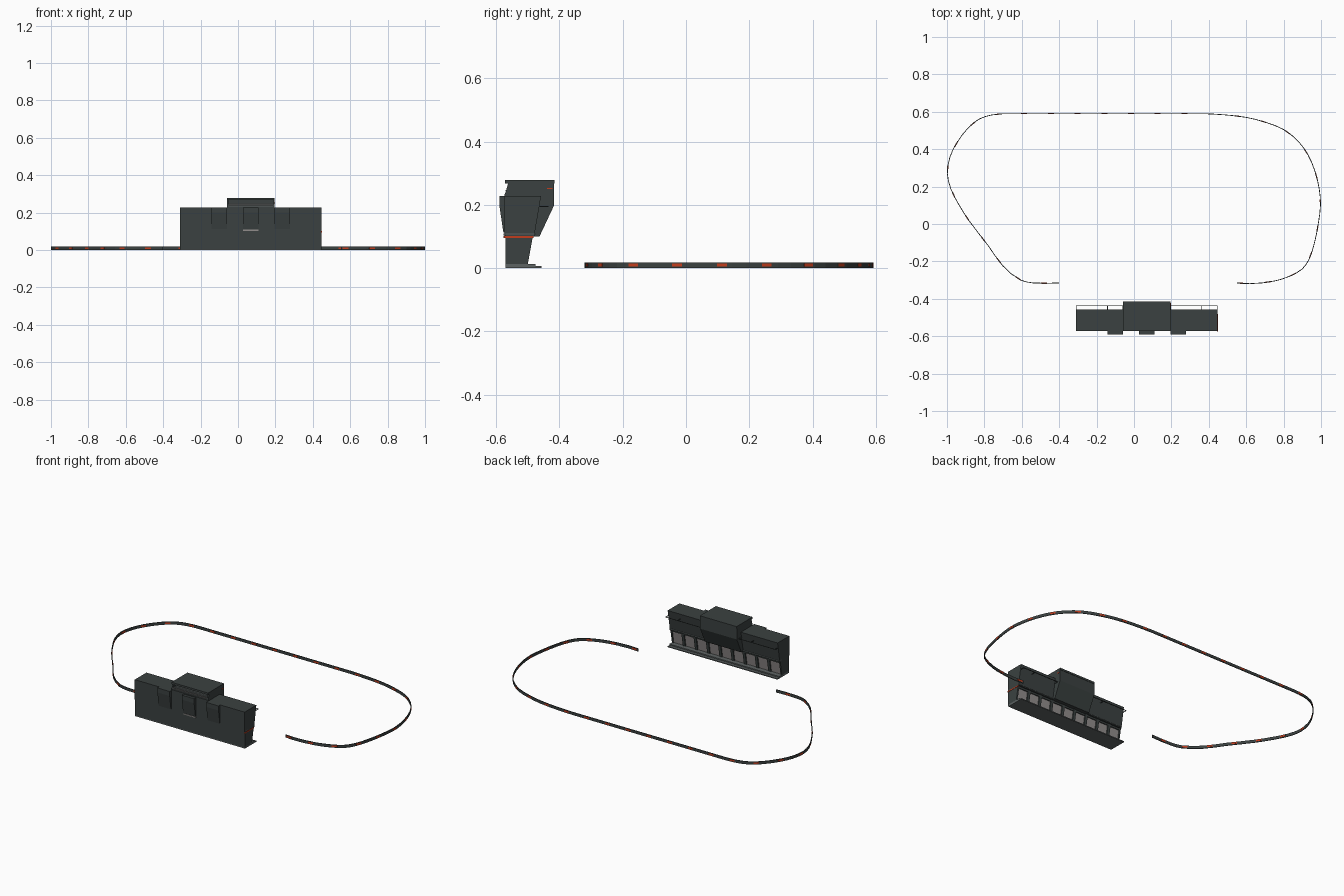
import bpy, bmesh, math
from mathutils import Vector

if "Cube" in bpy.data.objects:
    bpy.data.objects.remove(bpy.data.objects["Cube"])


def material(name, rgb):
    m = bpy.data.materials.new(name)
    m.diffuse_color = (*rgb, 1)
    m.use_nodes = True
    m.node_tree.nodes["Principled BSDF"].inputs["Base Color"].default_value = m.diffuse_color
    return m


DARK = material("dark slate", (0.043, 0.053, 0.052))
MID = material("mid slate", (0.11, 0.125, 0.125))
GREY = material("warm grey", (0.29, 0.27, 0.265))
RED = material("signal red", (0.55, 0.045, 0.012))


def finish(name, bm, mat):
    bmesh.ops.recalc_face_normals(bm, faces=bm.faces)
    me = bpy.data.meshes.new(name)
    bm.to_mesh(me)
    bm.free()
    me.materials.append(mat)
    ob = bpy.data.objects.new(name, me)
    bpy.context.collection.objects.link(ob)
    return ob


def add_prism(bm, profile, x0, x1):
    """Extrude a (y, z) profile from x0 to x1."""
    a = [bm.verts.new((x0, y, z)) for y, z in profile]
    b = [bm.verts.new((x1, y, z)) for y, z in profile]
    bm.faces.new(a)
    bm.faces.new(b[::-1])
    n = len(a)
    for i in range(n):
        j = (i + 1) % n
        bm.faces.new((a[i], b[i], b[j], a[j]))


def prisms(name, profile, spans, mat):
    bm = bmesh.new()
    for x0, x1 in spans:
        add_prism(bm, profile, x0, x1)
    return finish(name, bm, mat)


def rect(y0, y1, z0, z1):
    return [(y0, z0), (y1, z0), (y1, z1), (y0, z1)]


# Pit building is divided into nine equal bays
X0, X1, BAYS = -0.31, 0.447, 9
PITCH = (X1 - X0) / BAYS
bx = [X0 + PITCH * i for i in range(BAYS + 1)]
ALL = [(X0, X1)]
WINGS = [(bx[0], bx[3]), (bx[6], bx[9])]
CENTRE = [(bx[3], bx[6])]

# Stepped plinth
prisms("base_step", rect(-0.57, -0.457, 0, 0.006), ALL, MID)
prisms("base_step_upper", rect(-0.569, -0.475, 0.006, 0.013), ALL, MID)

# Ground floor: front wall, sloping pillars and garage doors set just behind them
prisms("ground_floor_wall", rect(-0.571, -0.522, 0.006, 0.101), ALL, DARK)
pillars = [(max(X0, x - 0.009), min(X1, x + 0.009)) for x in bx]
prisms("garage_pillar", [(-0.523, 0.012), (-0.5, 0.012), (-0.484, 0.1), (-0.523, 0.1)],
       pillars, DARK)
doors = [(bx[i] + 0.009, bx[i + 1] - 0.009) for i in range(BAYS)]
prisms("garage_door", [(-0.523, 0.012), (-0.506, 0.012), (-0.493, 0.089), (-0.523, 0.089)],
       doors, GREY)
prisms("garage_lintel", rect(-0.522, -0.487, 0.089, 0.1), ALL, DARK)

# Floor band between storeys, its thin pale edge and the red end stripe
prisms("floor_band", rect(-0.572, -0.478, 0.1, 0.106), ALL, DARK)
prisms("floor_band_edge", rect(-0.571, -0.476, 0.106, 0.109), ALL, MID)
prisms("end_stripe", rect(-0.576, -0.482, 0.095, 0.101), [(X1 - 0.002, X1 + 0.002)], RED)

# Upper storey wings
prisms("wing", [(-0.573, 0.105), (-0.479, 0.105), (-0.458, 0.228), (-0.573, 0.228)],
       WINGS, DARK)

# Front leaning panels on every second bay
panel = [(-0.57, 0.112), (-0.577, 0.112), (-0.59, 0.2), (-0.59, 0.228), (-0.57, 0.228)]
prisms("front_panel", panel, [(bx[i], bx[i + 1]) for i in (2, 4, 6)], DARK)
prisms("front_panel_sign", rect(-0.576, -0.57, 0.103, 0.109), [(bx[4], bx[5])], GREY)

# Rear rail on the wings with brackets
prisms("rear_rail", rect(-0.438, -0.435, 0.194, 0.197), WINGS, DARK)
brackets = [(x - 0.0015, x + 0.0015) for x in (bx[0] + 0.0015, bx[2], bx[3] - 0.0015,
                                               bx[6] + 0.0015, bx[8], bx[9] - 0.0015)]
prisms("rail_bracket", rect(-0.47, -0.435, 0.194, 0.197), brackets, DARK)

# Central tower overhanging at the back, with end walls and a front terrace recess
prisms("centre_block", [(-0.573, 0.1), (-0.463, 0.1), (-0.417, 0.198), (-0.417, 0.268),
                        (-0.535, 0.268), (-0.535, 0.234), (-0.573, 0.234)], CENTRE, DARK)
end_walls = [(bx[3], bx[3] + 0.008), (bx[6] - 0.008, bx[6])]
prisms("tower_end_wall", [(-0.572, 0.234), (-0.53, 0.234), (-0.53, 0.268), (-0.562, 0.268)],
       end_walls, DARK)
inner = [(bx[3] + 0.008, bx[6] - 0.008)]
steps = [(-0.568, 0.234), (-0.568, 0.240), (-0.557, 0.240), (-0.557, 0.246),
         (-0.546, 0.246), (-0.546, 0.252), (-0.535, 0.252), (-0.535, 0.234)]
prisms("terrace_steps", steps, inner, MID)
prisms("terrace_rail", rect(-0.571, -0.568, 0.244, 0.247), inner, GREY)
prisms("centre_roof", rect(-0.572, -0.415, 0.267, 0.279), CENTRE, DARK)
prisms("tower_side_mark", rect(-0.44, -0.422, 0.25, 0.254), [(bx[6] - 0.002, bx[6] + 0.002)],
       RED)

# Open circuit barrier following a loop
pts = [(-.40, -.315), (-.54, -.315), (-.605, -.30), (-.70, -.225), (-.78, -.115),
       (-.88, .015), (-.94, .11), (-.98, .19), (-.998, .27), (-.985, .355), (-.95, .43),
       (-.89, .51), (-.83, .56), (-.76, .583), (-.68, .59), (.36, .59), (.48, .584),
       (.6, .57), (.70, .545), (.8, .505), (.88, .44), (.93, .37), (.965, .29),
       (.99, .19), (.997, .1), (.985, 0), (.965, -.1), (.935, -.19), (.90, -.24),
       (.83, -.28), (.75, -.305), (.62, -.319), (.55, -.315)]
raw = [Vector(p) for p in pts]
dirs = [(b - a).normalized() for a, b in zip(raw, raw[1:])]
tang = [dirs[0]] + [(a + b).normalized() for a, b in zip(dirs, dirs[1:])] + [dirs[-1]]

# Round each short segment with a Hermite midpoint, keep the long straight
path = [raw[0]]
for i, (a, b) in enumerate(zip(raw, raw[1:])):
    length = (b - a).length
    if length < 0.5:
        path.append((a + b) / 2 + (tang[i] - tang[i + 1]) * length / 8)
    path.append(b)


def ribbon(name, half, z0, z1, mat):
    bm = bmesh.new()
    rings = []
    for i, p in enumerate(path):
        d = (path[min(i + 1, len(path) - 1)] - path[max(i - 1, 0)]).normalized()
        n = Vector((-d.y, d.x)) * half
        rings.append([bm.verts.new((*(p + n * s), z))
                      for s, z in ((-1, z0), (1, z0), (1, z1), (-1, z1))])
    for a, b in zip(rings, rings[1:]):
        for k in range(4):
            m = (k + 1) % 4
            bm.faces.new((a[k], a[m], b[m], b[k]))
    bm.faces.new(rings[0])
    bm.faces.new(rings[-1][::-1])
    return finish(name, bm, mat)


ribbon("barrier_wall", 0.002, 0, 0.018, DARK)

# Red marker plates at even spacing along the barrier
total = sum((b - a).length for a, b in zip(path, path[1:]))
first, last = 0.08, total - 0.025
count = round((last - first) / 0.145)
spacing = (last - first) / count


def point_at(s):
    for a, b in zip(path, path[1:]):
        length = (b - a).length
        if s <= length:
            return a + (b - a) * (s / length)
        s -= length
    return path[-1]


bm = bmesh.new()
for i in range(count + 1):
    s = first + spacing * i
    p, q = point_at(s - 0.016), point_at(s + 0.016)
    d = (q - p).normalized()
    n = Vector((-d.y, d.x)) * 0.0032
    corners = [p - n, q - n, q + n, p + n]
    lo = [bm.verts.new((*c, 0.005)) for c in corners]
    hi = [bm.verts.new((*c, 0.014)) for c in corners]
    bm.faces.new(lo[::-1])
    bm.faces.new(hi)
    for k in range(4):
        m = (k + 1) % 4
        bm.faces.new((lo[k], lo[m], hi[m], hi[k]))
finish("barrier_marker", bm, RED)
